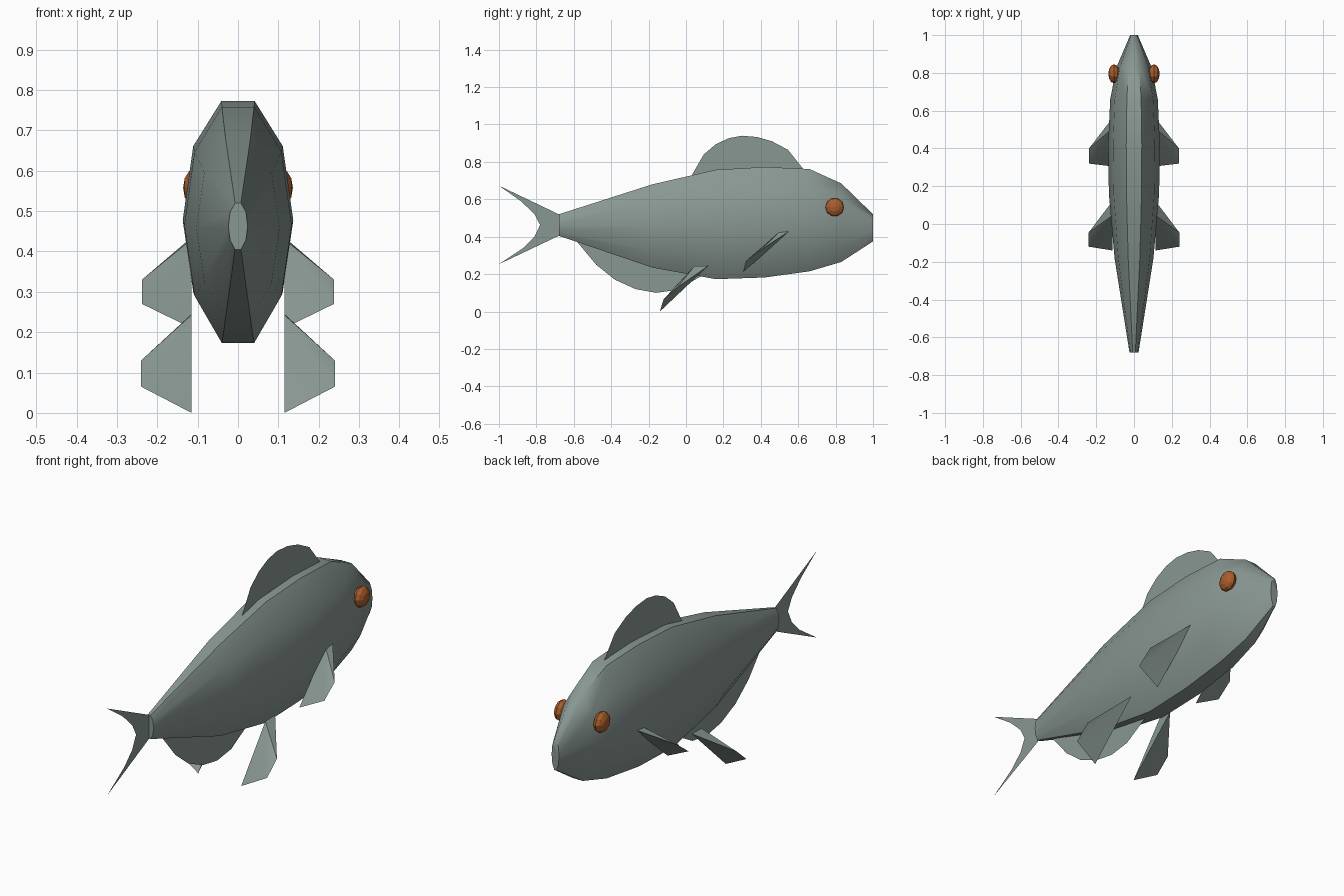
import bpy, bmesh, math

if "Cube" in bpy.data.objects:
    bpy.data.objects.remove(bpy.data.objects["Cube"])


def material(name, rgb):
    m = bpy.data.materials.new(name)
    m.diffuse_color = (*rgb, 1)
    m.use_nodes = True
    m.node_tree.nodes["Principled BSDF"].inputs["Base Color"].default_value = m.diffuse_color
    return m


SKIN = material("grey_green_skin", (0.25, 0.31, 0.29))
EYE = material("amber_eye", (0.40, 0.11, 0.025))


def add_mesh(name, verts, faces, mat, angle=None):
    me = bpy.data.meshes.new(name)
    me.from_pydata(verts, [], faces)
    bm = bmesh.new()
    bm.from_mesh(me)
    bmesh.ops.recalc_face_normals(bm, faces=bm.faces)
    bm.to_mesh(me)
    bm.free()
    me.materials.append(mat)
    ob = bpy.data.objects.new(name, me)
    bpy.context.collection.objects.link(ob)
    if angle:
        bpy.ops.object.select_all(action='DESELECT')
        ob.select_set(True)
        bpy.context.view_layer.objects.active = ob
        bpy.ops.object.shade_smooth_by_angle(angle=math.radians(angle))
    return ob


# Body: ten-sided sections lofted along y (y, bottom, top, half width)
stations = [(-0.68, 0.405, 0.52, 0.024), (-0.18, 0.235, 0.68, 0.103),
            (0.16, 0.173, 0.758, 0.133), (0.42, 0.182, 0.773, 0.137),
            (0.66, 0.215, 0.762, 0.126), (0.83, 0.265, 0.685, 0.093),
            (1.0, 0.375, 0.52, 0.02)]
half = [(0.3, 0.0), (0.81, 0.2), (1.0, 0.5), (0.81, 0.81), (0.3, 1.0)]
ring = half + [(-x, t) for x, t in reversed(half)]
n = len(ring)
verts = [(w * x, y, lo + (hi - lo) * t) for y, lo, hi, w in stations for x, t in ring]
faces = [(s * n + i, s * n + (i + 1) % n, (s + 1) * n + (i + 1) % n, (s + 1) * n + i)
         for s in range(len(stations) - 1) for i in range(n)]
faces += [tuple(range(n)), tuple(range((len(stations) - 1) * n, len(stations) * n))]
add_mesh("body", verts, faces, SKIN, 50)


# Flat fins on the centre plane: an outline of (y, z) points
def flat_fin(name, outline):
    add_mesh(name, [(0, y, z) for y, z in outline], [tuple(range(len(outline)))], SKIN)


flat_fin("tail_fin", [(-0.66, 0.515), (-0.68, 0.52), (-1, 0.673), (-0.88, 0.588),
                      (-0.81, 0.52), (-0.78, 0.463), (-0.81, 0.4), (-0.87, 0.34),
                      (-1, 0.253), (-0.68, 0.405), (-0.66, 0.41)])
flat_fin("back_fin", [(0.06, 0.65), (0.03, 0.727), (0.095, 0.84), (0.16, 0.895),
                      (0.23, 0.927), (0.30, 0.94), (0.38, 0.933), (0.46, 0.91),
                      (0.545, 0.865), (0.625, 0.765), (0.58, 0.65)])
flat_fin("belly_fin", [(-0.54, 0.42), (-0.58, 0.37), (-0.48, 0.25), (-0.38, 0.17),
                       (-0.27, 0.12), (-0.16, 0.10), (-0.05, 0.115), (0.08, 0.188),
                       (0.05, 0.25)])


# Paired side fins: thin creased wedges
def side_fin(name, points):
    a = [(0, 2, 3), (0, 3, 4), (1, 3, 2), (1, 4, 3), (0, 1, 2), (0, 4, 1)]
    for side, s in (("right", 1), ("left", -1)):
        add_mesh(f"{name}_{side}", [(s * x, y, z) for x, y, z in points], a, SKIN, 30)


side_fin("front_side_fin", [(0.115, 0.56, 0.435), (0.115, 0.505, 0.43), (0.238, 0.40, 0.33),
                            (0.238, 0.32, 0.27), (0.115, 0.305, 0.21)])
side_fin("rear_side_fin", [(0.115, 0.12, 0.245), (0.115, 0.045, 0.243), (0.24, -0.045, 0.13),
                           (0.24, -0.12, 0.065), (0.115, -0.14, 0.0)])

# Eyes: flattened low-poly spheres pointing outwards
for side, s in (("right", 1), ("left", -1)):
    bpy.ops.mesh.primitive_uv_sphere_add(segments=10, ring_count=6, radius=1,
                                         location=(s * 0.106, 0.795, 0.558),
                                         rotation=(0, math.pi / 2, 0))
    eye = bpy.context.object
    eye.name = f"eye_{side}"
    eye.scale = (0.05, 0.05, 0.03)
    eye.data.materials.append(EYE)
